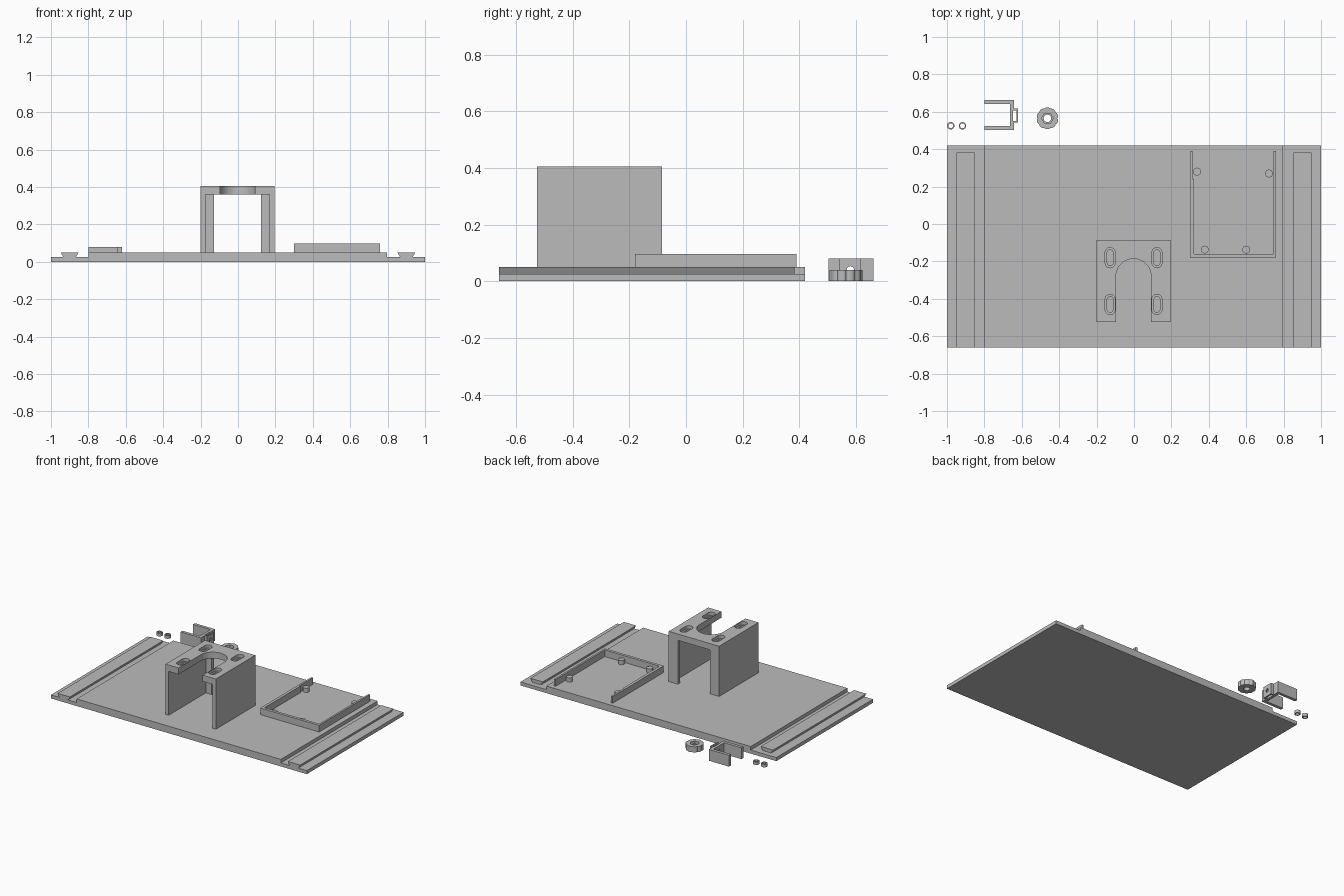
import bpy, bmesh, math
from mathutils import Matrix

if "Cube" in bpy.data.objects:
    bpy.data.objects.remove(bpy.data.objects["Cube"])

grey = bpy.data.materials.new("plain_grey")
grey.diffuse_color = (0.5, 0.5, 0.5, 1)
grey.use_nodes = True
grey.node_tree.nodes["Principled BSDF"].inputs["Base Color"].default_value = grey.diffuse_color


def prism(name, pts, a, b, along_y=False):
    """Extrude a closed outline: (x, y) along z, or (x, z) along y."""
    bm = bmesh.new()
    if along_y:
        vs = [bm.verts.new((p[0], a, p[1])) for p in pts]
        step = (0, b - a, 0)
    else:
        vs = [bm.verts.new((p[0], p[1], a)) for p in pts]
        step = (0, 0, b - a)
    face = bm.faces.new(vs)
    ext = bmesh.ops.extrude_face_region(bm, geom=[face])
    moved = [g for g in ext["geom"] if isinstance(g, bmesh.types.BMVert)]
    bmesh.ops.translate(bm, verts=moved, vec=step)
    bmesh.ops.recalc_face_normals(bm, faces=bm.faces[:])
    me = bpy.data.meshes.new(name)
    bm.to_mesh(me)
    bm.free()
    me.materials.append(grey)
    ob = bpy.data.objects.new(name, me)
    bpy.context.collection.objects.link(ob)
    return ob


def box(name, x0, x1, y0, y1, z0, z1):
    return prism(name, [(x0, y0), (x1, y0), (x1, y1), (x0, y1)], z0, z1)


def circle(x, y, r, n=24):
    return [(x + r * math.cos(2 * math.pi * i / n), y + r * math.sin(2 * math.pi * i / n))
            for i in range(n)]


def slot(x, y, r, half):
    """Rounded slot outline, long in y."""
    arc = [math.pi * i / 10 for i in range(11)]
    top = [(x + r * math.cos(t), y + half - r + r * math.sin(t)) for t in arc]
    return top + [(2 * x - px, 2 * y - py) for px, py in top]


def cut(ob, cutter):
    mod = ob.modifiers.new("cut", "BOOLEAN")
    mod.operation = "DIFFERENCE"
    mod.solver = "EXACT"
    mod.object = cutter
    bpy.context.view_layer.objects.active = ob
    bpy.ops.object.modifier_apply(modifier=mod.name)
    bpy.data.objects.remove(cutter)


# Base plate with lower side ledges
prism("base_plate", [(-1, 0), (1, 0), (1, .025), (.797, .025), (.797, .05),
                     (-.8, .05), (-.8, .025), (-1, .025)], -.66, .42, True)

# Dovetail rails on the ledges
for side, name in ((-1, "left_rail"), (1, "right_rail")):
    c = side * .9
    prism(name, [(c - .033, .024), (c + .033, .024), (c + .048, .05), (c - .048, .05)],
          -.66, .382, True)

# Bridge mount: hollowed block with a U opening and four stepped slots
mx = -.0025
mount = box("bridge_mount", mx - .197, mx + .197, -.525, -.085, .05, .405)
cut(mount, box("c", mx - .172, mx + .172, -.6, -.11, 0, .36))
cut(mount, box("c", mx - .126, mx + .126, -.6, 0, 0, .36))
u = [(mx + .094 * math.cos(math.pi * i / 24), -.28 + .094 * math.sin(math.pi * i / 24))
     for i in range(25)]
cut(mount, prism("c", u + [(mx - .094, -.6), (mx + .094, -.6)], .3, .5))
for sx in (-.125, .125):
    for y in (-.18, -.43):
        cut(mount, prism("c", slot(mx + sx, y, .027, .054), .383, .5))
        cut(mount, prism("c", slot(mx + sx, y, .016, .042), .3, .5))

# Circuit board tray: three walls and four pegs
prism("tray_walls", [(.30, -.18), (.76, -.18), (.76, .39), (.747, .39), (.747, -.16),
                     (.32, -.16), (.32, .24), (.313, .24), (.313, .39), (.30, .39)], .049, .097)
for i, (x, y) in enumerate([(.337, .28), (.722, .27), (.378, -.137), (.60, -.137)]):
    prism(f"tray_peg_{i + 1}", circle(x, y, .021), .049, .08)

# Loose U clip with a nut pocket and a screw hole
clip = prism("clip", [(-.8, .502), (-.642, .502), (-.642, .542), (-.62, .542), (-.62, .618),
                      (-.642, .618), (-.642, .662), (-.8, .662), (-.8, .641), (-.664, .641),
                      (-.664, .523), (-.8, .523)], 0, .08)
cut(clip, box("c", -.646, -.628, .552, .608, -.1, .2))
hole = prism("c", circle(0, 0, .013, 20), -.1, .1)
hole.data.transform(Matrix.Translation((-.64, .58, .04)) @ Matrix.Rotation(math.pi / 2, 4, "Y"))
cut(clip, hole)

# Loose scalloped knob with hex pocket and through hole
kx, ky = -.463, .565
rim = []
for i in range(72):
    t = 2 * math.pi * i / 72
    r = .052 + .0065 * abs(math.sin(5 * t)) ** .5
    rim.append((kx + r * math.cos(t), ky + r * math.sin(t)))
knob = prism("knob", rim, 0, .04)
cut(knob, prism("c", circle(kx, ky, .031, 6), .02, .1))
cut(knob, prism("c", circle(kx, ky, .02), -.1, .1))

# Loose spacer rings
for x, name in ((-.98, "spacer_left"), (-.917, "spacer_right")):
    ring = prism(name, circle(x, .525, .02), 0, .022)
    cut(ring, prism("c", circle(x, .525, .013), -.1, .1))
